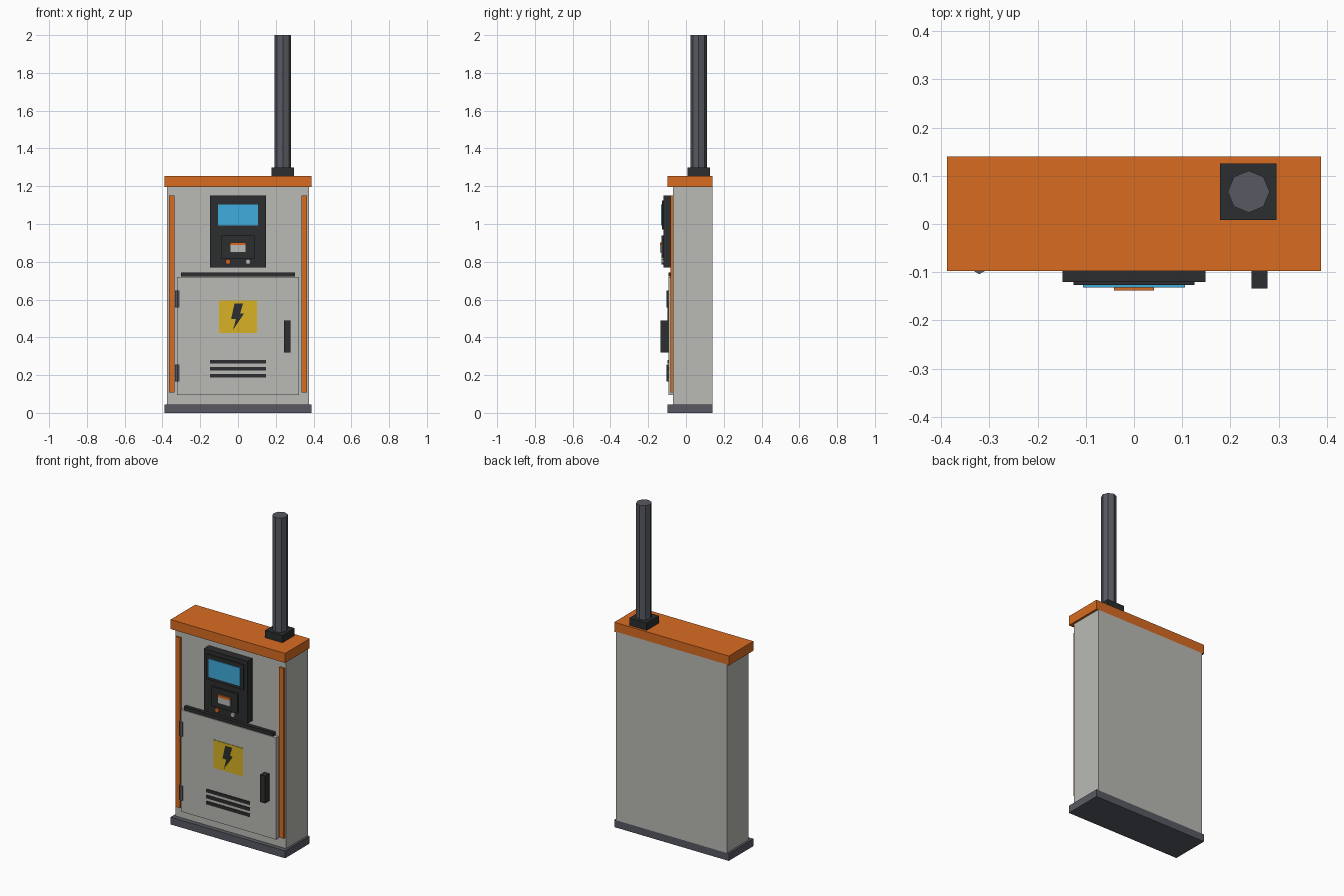
import bpy, bmesh, math
from mathutils import Matrix

if "Cube" in bpy.data.objects:
    bpy.data.objects.remove(bpy.data.objects["Cube"])


def mat(name, r, g, b):
    lin = [((c / 255 + 0.055) / 1.055) ** 2.4 for c in (r, g, b)]
    m = bpy.data.materials.new(name)
    m.diffuse_color = (*lin, 1)
    m.use_nodes = True
    m.node_tree.nodes["Principled BSDF"].inputs["Base Color"].default_value = m.diffuse_color
    return m


GREY = mat("light grey", 186, 187, 181)
ORANGE = mat("orange", 216, 108, 34)
STEEL = mat("steel grey", 88, 90, 98)
BLACK = mat("charcoal", 44, 45, 46)
BLUE = mat("screen blue", 62, 172, 220)
YELLOW = mat("warning yellow", 216, 178, 36)


def finish(name, bm, material):
    bmesh.ops.recalc_face_normals(bm, faces=bm.faces)
    me = bpy.data.meshes.new(name)
    bm.to_mesh(me)
    bm.free()
    me.materials.append(material)
    ob = bpy.data.objects.new(name, me)
    bpy.context.collection.objects.link(ob)
    return ob


def box(name, x, y, z, material):
    """Box from (min, max) ranges."""
    bm = bmesh.new()
    bmesh.ops.create_cube(bm, size=1)
    for v in bm.verts:
        v.co = [r[0] if c < 0 else r[1] for c, r in zip(v.co, (x, y, z))]
    return finish(name, bm, material)


def prism(name, sides, radius, depth, centre, material, turn=None):
    bm = bmesh.new()
    bmesh.ops.create_cone(bm, cap_ends=True, segments=sides, radius1=radius,
                          radius2=radius, depth=depth)
    bm.transform(Matrix.Translation(centre) @ (turn or Matrix()))
    return finish(name, bm, material)


# Cabinet shell
box("cabinet_body", (-.375, .375), (-.07, .14), (.045, 1.2), GREY)
box("base_plinth", (-.388, .388), (-.098, .14), (0, .045), STEEL)
box("roof_cap", (-.388, .388), (-.098, .14), (1.197, 1.255), ORANGE)

# Pole on the roof
box("pole_socket", (.178, .296), (.008, .126), (1.255, 1.3), BLACK)
prism("pole", 8, .0435, .7, (.238, .067, 1.65), STEEL)

# Orange side trims
for side, s in (("left", -1), ("right", 1)):
    box(f"trim_{side}", sorted((s * .335, s * .366)), (-.082, -.07), (.108, 1.15), ORANGE)

# Control panel with screen and card reader
box("control_panel", (-.148, .148), (-.12, -.07), (.769, 1.15), BLACK)
box("screen_frame", (-.126, .126), (-.127, -.12), (.972, 1.125), BLACK)
box("screen", (-.106, .106), (-.132, -.127), (.992, 1.103), BLUE)
box("card_reader", (-.088, .088), (-.13, -.12), (.818, .938), BLACK)
box("card", (-.042, .042), (-.138, -.13), (.85, .888), GREY)
box("card_stripe", (-.042, .042), (-.138, -.13), (.888, .903), ORANGE)
for name, x, m in (("button_left", -.053, ORANGE), ("button_right", .053, GREY)):
    prism(name, 8, .014, .012, (x, -.125, .8), m, Matrix.Rotation(math.pi / 2, 4, 'X'))

# Door and its fittings
box("door", (-.322, .322), (-.093, -.07), (.095, .719), GREY)
box("door_rain_strip", (-.302, .302), (-.092, -.07), (.721, .743), BLACK)
box("door_handle", (.244, .277), (-.134, -.093), (.32, .488), BLACK)
for i, z in enumerate((.602, .21)):
    prism(f"hinge_{i + 1}", 6, .014, .09, (-.321, -.09, z), STEEL)
for i in range(3):
    z = .197 + i * .037
    box(f"vent_slat_{i + 1}", (-.148, .148), (-.097, -.093), (z - .01, z + .01), BLACK)

# Warning plate with lightning bolt
box("warning_plate", (-.1, .1), (-.096, -.093), (.424, .595), YELLOW)
bolt = [(-.019, .578), (.026, .578), (.011, .525), (.031, .525),
        (-.026, .44), (-.011, .498), (-.036, .498)]
bm = bmesh.new()
f = bm.faces.new([bm.verts.new((x, -.0955, z)) for x, z in bolt])
ext = bmesh.ops.extrude_face_region(bm, geom=[f])
for v in ext["geom"]:
    if isinstance(v, bmesh.types.BMVert):
        v.co.y -= .0025
finish("lightning_bolt", bm, BLACK)
